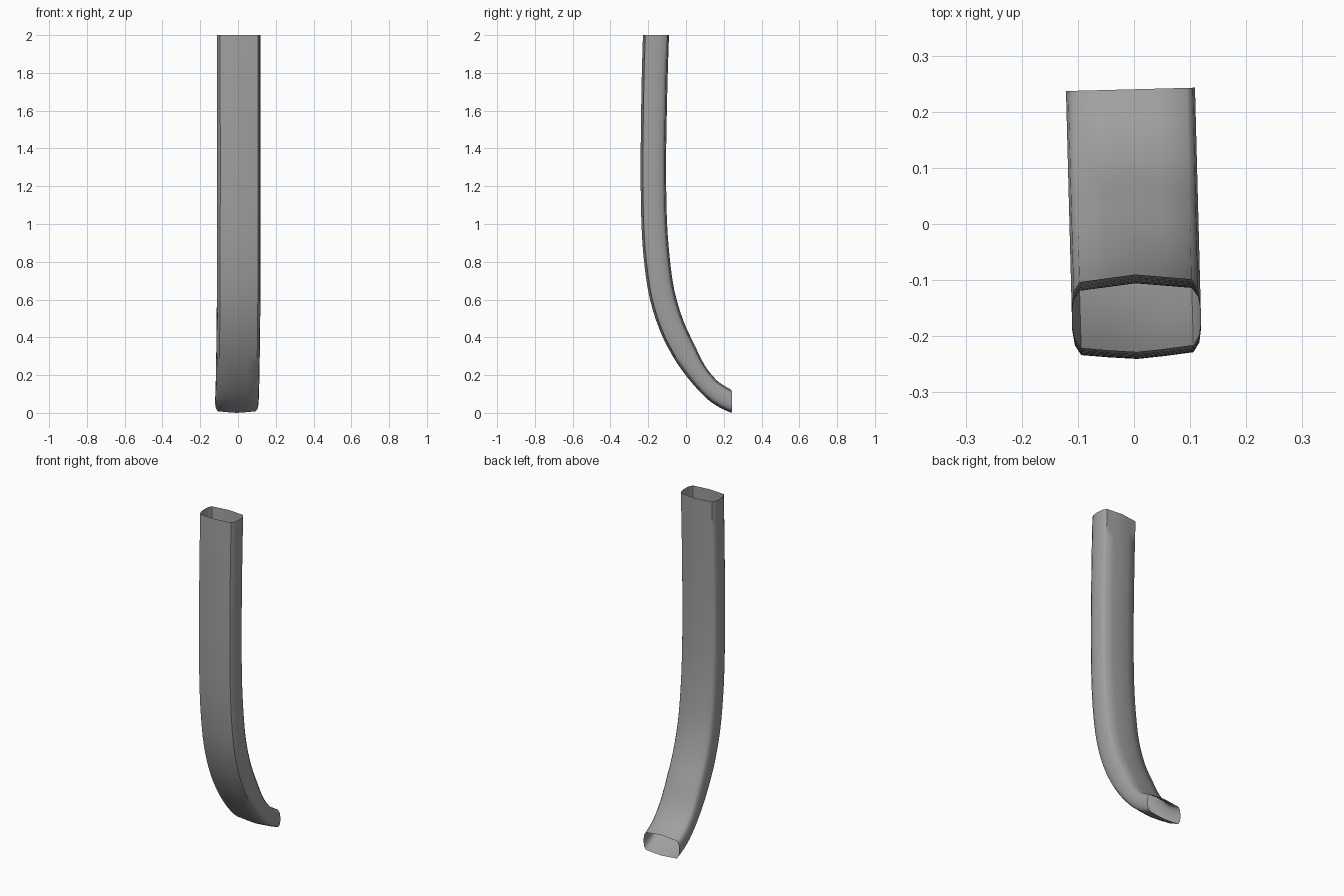
import bpy, bmesh, math
from mathutils import Vector, Matrix

cube = bpy.data.objects.get("Cube")
if cube:
    bpy.data.objects.remove(cube, do_unlink=True)

# Side profile: front ridge (y, z) and back ridge (y, z) at each station
STATIONS = [
    (-.228, 2.0, -.09, 2.0), (-.235, 1.75, -.098, 1.75),
    (-.24, 1.4, -.105, 1.4), (-.24, 1.2, -.105, 1.2),
    (-.235, .98, -.1, 1.0), (-.222, .8, -.086, .82),
    (-.193, .61, -.062, .65), (-.14, .44, -.015, .49),
    (-.07, .3, .045, .36), (.01, .185, .1, .25),
    (.1, .085, .16, .175), (.17, .033, .205, .142), (.24, 0, .24, .122),
]
# Half cross-section: x offset, fraction of depth from front to back
HALF = [(0, 0), (.05, .03), (.1, .07), (.111, .2), (.115, .4),
        (.115, .6), (.111, .8), (.1, .92), (.05, .96), (0, 1)]
SECTION = HALF + [(-x, t) for x, t in HALF[-2:0:-1]]


def smooth_path(points, steps):
    """Catmull-Rom curve through the stations."""
    pts = [Vector(p) for p in points]
    pts = [2 * pts[0] - pts[1]] + pts + [2 * pts[-1] - pts[-2]]
    path = []
    for a, b, c, d in zip(pts, pts[1:], pts[2:], pts[3:]):
        for i in range(steps):
            u = i / steps
            path.append(b + (c - a) * (u / 2)
                        + (2 * a - 5 * b + 4 * c - d) * (u * u / 2)
                        + (3 * b - a - 3 * c + d) * (u ** 3 / 2))
    return path + [pts[-2]]


# Open-ended tube lofted along the profile
bm = bmesh.new()
rings = []
for fy, fz, by, bz in smooth_path(STATIONS, 3):
    rings.append([bm.verts.new((x, fy + (by - fy) * t, fz + (bz - fz) * t))
                  for x, t in SECTION])
n = len(SECTION)
for upper, lower in zip(rings, rings[1:]):
    for i in range(n):
        j = (i + 1) % n
        bm.faces.new((upper[i], lower[i], lower[j], upper[j]))
bmesh.ops.recalc_face_normals(bm, faces=bm.faces)

# Slight twist of the whole tube about the vertical
bm.transform(Matrix.Rotation(math.radians(1.5), 4, 'Z'))
mesh = bpy.data.meshes.new("curved_tube")
bm.to_mesh(mesh)
bm.free()
tube = bpy.data.objects.new("curved_tube", mesh)
bpy.context.collection.objects.link(tube)

# Plain grey
grey = bpy.data.materials.new("plain_grey")
grey.use_nodes = True
color = (.35, .35, .35, 1)
grey.diffuse_color = color
grey.node_tree.nodes["Principled BSDF"].inputs["Base Color"].default_value = color
mesh.materials.append(grey)

bpy.context.view_layer.objects.active = tube
tube.select_set(True)
bpy.ops.object.shade_smooth_by_angle(angle=math.radians(50))
